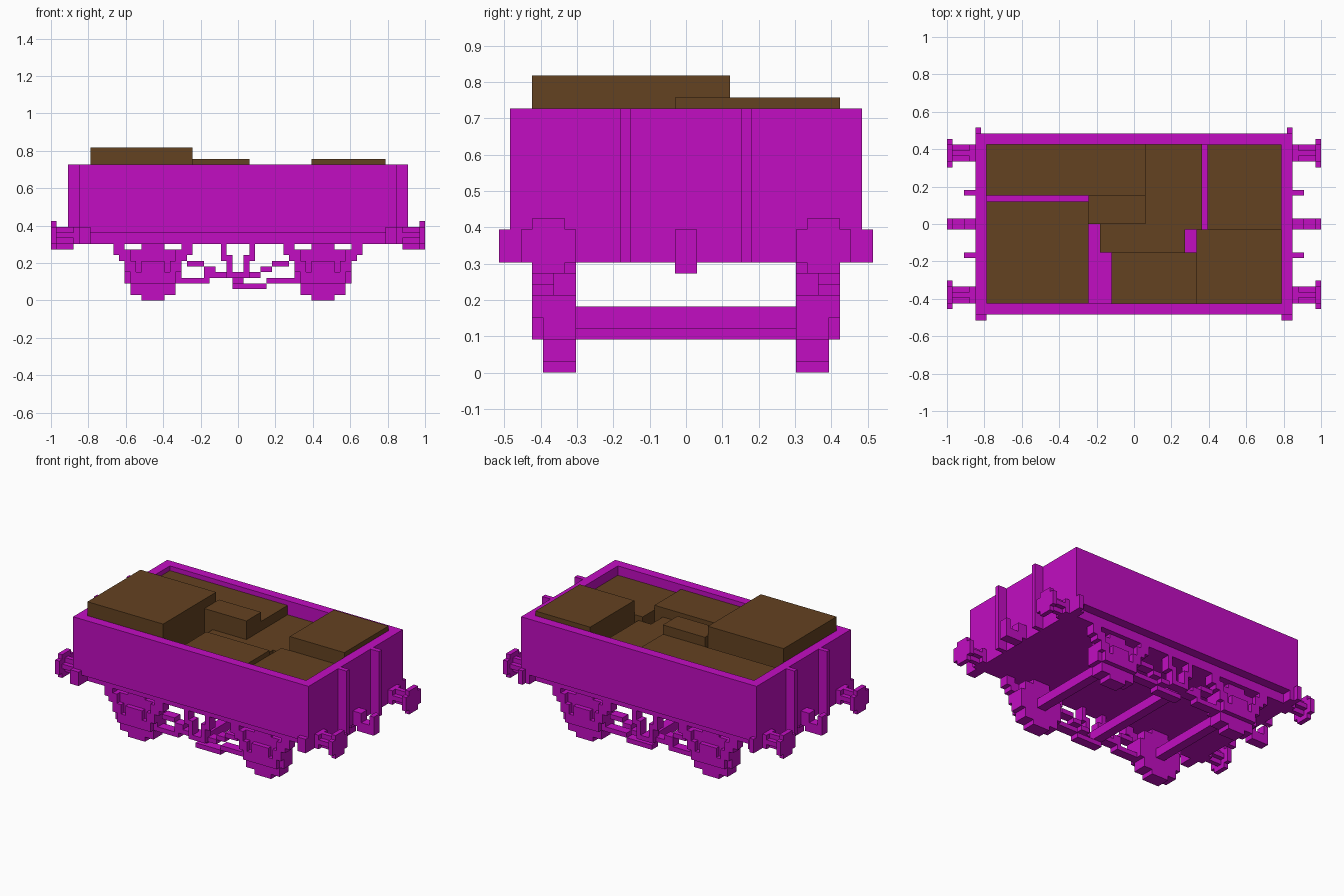
import bpy
import bmesh

U = 2 / 66  # one block unit

if "Cube" in bpy.data.objects:
    bpy.data.objects.remove(bpy.data.objects["Cube"], do_unlink=True)


def material(name, rgb):
    m = bpy.data.materials.new(name)
    m.use_nodes = True
    m.diffuse_color = (*rgb, 1)
    m.node_tree.nodes["Principled BSDF"].inputs["Base Color"].default_value = (*rgb, 1)
    return m


MAGENTA = material("magenta paint", (0.54, 0.004, 0.54))
BROWN = material("brown load", (0.127, 0.054, 0.015))


def part(name, boxes, mat=MAGENTA):
    """Object made of boxes, each given as (x0, x1, y0, y1, z0, z1) in units."""
    bm = bmesh.new()
    for box in boxes:
        lo, hi = box[0::2], box[1::2]
        verts = bmesh.ops.create_cube(bm, size=1)["verts"]
        for v in verts:
            for i in range(3):
                v.co[i] = (hi[i] if v.co[i] > 0 else lo[i]) * U
    mesh = bpy.data.meshes.new(name)
    bm.to_mesh(mesh)
    bm.free()
    mesh.materials.append(mat)
    ob = bpy.data.objects.new(name, mesh)
    bpy.context.collection.objects.link(ob)
    return ob


def flip_x(boxes):
    return [(-b, -a, *rest) for a, b, *rest in boxes]


def flip_y(boxes):
    return [(a, b, -d, -c, *rest) for a, b, c, d, *rest in boxes]


def at_ends(name, boxes):
    part("right_" + name, flip_x(boxes))
    part("left_" + name, boxes)


def at_sides(name, boxes):
    part("back_" + name, boxes)
    part("front_" + name, flip_y(boxes))


# Open wagon body
part("wagon_floor", [(-26, 26, -14, 14, 12, 13)])
part("underframe", [(-26, 26, -14, 14, 10, 12)])
at_sides("side_wall", [(-28, 28, 14, 16, 12, 24)])
at_ends("end_wall", [(26, 28, -14, 14, 10, 24)])
at_ends("end_beam", [(26, 28, -17, 16, 10, 13), (27, 28, 16, 17, 10, 13)])
at_ends("end_posts", [(28, 30, 5, 6, 10, 24), (28, 30, -6, -5, 10, 24)])

# Coupling hooks
at_ends("coupling_hook", [(28, 30, -1, 1, 10, 13), (29, 33, -1, 1, 9, 11),
                          (32, 33, -1, 1, 9, 13)])

# Buffers: base, cross-shaped shaft and rounded head
buffer = [(28, 29, 11, 14, 10, 13),
          (29, 32, 11, 14, 11, 12), (29, 32, 12, 13, 10, 13),
          (32, 33, 10, 15, 10, 13), (32, 33, 11, 14, 9, 14)]
at_ends("buffers", buffer + flip_y(buffer))

# Load blocks, each standing on the floor
load = {
    "tall_load": (-26, -8, -14, 4, 27),
    "end_load": (13, 26, -1, 14, 25),
    "corner_load": (11, 26, -14, -1, 22),
    "front_load": (-4, 11, -14, -5, 23),
    "back_load": (-26, 2, 5, 14, 23),
    "small_load": (-8, 2, 0, 5, 25),
    "middle_load": (2, 12, -1, 14, 21),
    "inner_load": (-6, 9, -5, 0, 21),
}
for name, (x0, x1, y0, y1, top) in load.items():
    part(name, [(x0, x1, y0, y1, 13, top)], BROWN)

# Wheels, axles and axle guards
for label, cx in (("right", -15), ("left", 15)):
    wheel = [(cx - 2, cx + 2, 10, 13, 0, 10),
             (cx - 4, cx + 4, 10, 13, 1, 9),
             (cx - 5, cx + 5, 10, 13, 3, 7)]
    at_sides(label + "_wheel", wheel)
    part(label + "_axle", [(cx - 1, cx + 1, -10, 10, 4, 6)])
    guard = [(cx - 2, cx + 2, 13, 14, 3, 7)]
    for s in (-1, 1):
        for inner, outer, z0, z1 in ((5, 7, 8, 10), (4, 6, 7, 9),
                                     (3, 5, 5, 7), (2, 4, 3, 5)):
            xs = sorted((cx + s * inner, cx + s * outer))
            guard.append((*xs, 12, 14, z0, z1))
    at_sides(label + "_axle_guard", guard)

# Brake gear between the wheels
part("brake_shaft", [(-1, 1, -12, 12, 3, 5)])
hanger = [(2, 3, 12, 14, 7, 10), (1, 2, 12, 14, 5, 8)]
at_sides("brake_hanger", hanger + flip_x(hanger) + [(-2, 2, 12, 14, 4, 5)])
upper = [(6, 9, 11, 13, 6, 7), (4, 6, 11, 13, 5, 6), (2, 4, 11, 13, 4, 5)]
at_sides("brake_levers", upper + flip_x(upper))
at_sides("brake_rods", [(-10, -5, 11, 13, 3, 4), (-6, -1, 11, 13, 4, 5),
                        (-1, 5, 11, 13, 2, 3), (5, 10, 11, 13, 3, 4)])
